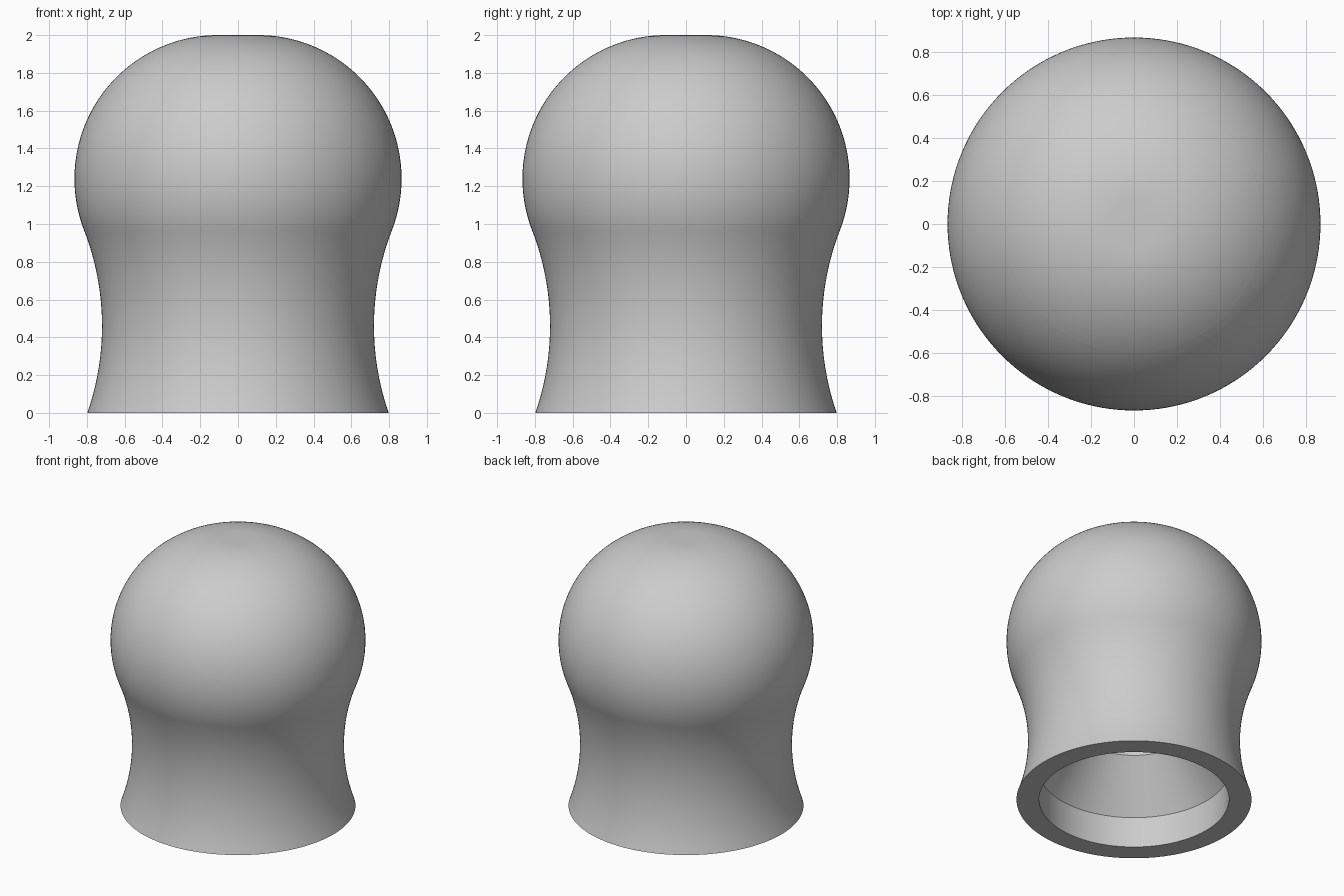
import bpy
import bmesh
from math import sin, cos, pi, atan2, asin, acos, radians

old = bpy.data.objects.get("Cube")
if old:
    bpy.data.objects.remove(old, do_unlink=True)

SEGMENTS = 144

grey = bpy.data.materials.new("plain grey")
grey.use_nodes = True
colour = (0.6, 0.6, 0.6, 1)
grey.diffuse_color = colour
grey.node_tree.nodes["Principled BSDF"].inputs["Base Color"].default_value = colour


def arc(centre, radius, start, end, steps):
    """Points (r, z) along a circular arc, angles in radians."""
    angles = [start + (end - start) * i / steps for i in range(steps + 1)]
    return [(centre[0] + radius * cos(a), centre[1] + radius * sin(a)) for a in angles]


def lathe(name, profile):
    """Revolve an (r, z) profile about the vertical axis."""
    bm = bmesh.new()
    verts = [bm.verts.new((r, 0, z)) for r, z in profile]
    edges = [bm.edges.new(pair) for pair in zip(verts, verts[1:])]
    bmesh.ops.spin(bm, geom=verts + edges, cent=(0, 0, 0), axis=(0, 0, 1),
                   angle=2 * pi, steps=SEGMENTS, use_duplicate=False)
    bmesh.ops.remove_doubles(bm, verts=bm.verts[:], dist=0.0005)
    # Profiles run so that the outside is to the right of travel
    bmesh.ops.recalc_face_normals(bm, faces=bm.faces[:])
    top = max(bm.faces, key=lambda f: f.calc_center_median().z)
    if top.normal.z < 0:
        bmesh.ops.reverse_faces(bm, faces=bm.faces[:])
    mesh = bpy.data.meshes.new(name)
    bm.to_mesh(mesh)
    bm.free()
    mesh.materials.append(grey)
    obj = bpy.data.objects.new(name, mesh)
    bpy.context.collection.objects.link(obj)
    bpy.ops.object.select_all(action='DESELECT')
    obj.select_set(True)
    bpy.context.view_layer.objects.active = obj
    bpy.ops.object.shade_smooth_by_angle(angle=radians(20))
    return obj


# Two tangent circles shape the outside: a round head and a concave waist
head, head_r = (0.106, 1.24), 0.76
waist, waist_r = (2.117, 0.46), 1.397
join = atan2(waist[1] - head[1], waist[0] - head[0])
seam = acos((0.6 - head[0]) / head_r)
foot = pi + asin(waist[1] / waist_r)

# Stepped bore: socket, tapered lead-in and narrow blind hole
bore = [(0, 1.2), (0.4, 1.2), (0.4, 0.577), (0.645, 0.23), (0.645, 0)]

# Body: bore, flat foot ring, waist and head up to the cap seam
waist_curve = arc(waist, waist_r, foot, join + pi, 32)
waist_curve[0] = (waist_curve[0][0], 0)
head_curve = arc(head, head_r, join, seam, 40)
lathe("knob_body", bore + waist_curve + head_curve[1:])

# Cap: the crown of the head, flat at its centre
lathe("knob_cap", arc(head, head_r, seam, pi / 2, 24) + [(0, head[1] + head_r)])
